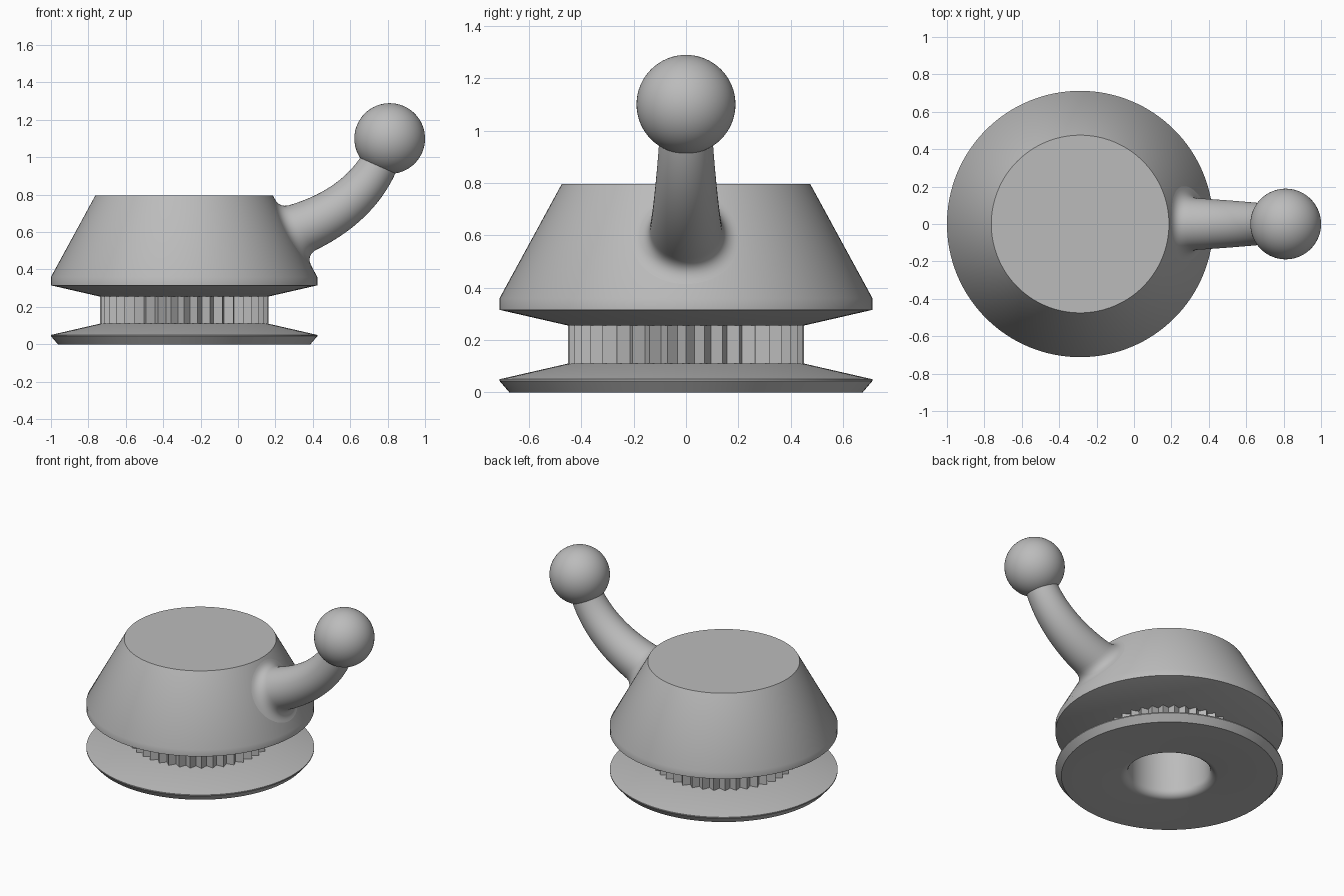
import bpy, bmesh, math
from mathutils import Vector

if "Cube" in bpy.data.objects:
    bpy.data.objects.remove(bpy.data.objects["Cube"], do_unlink=True)

AXIS_X = -0.288
RIM_R, RIM_Z = 0.712, 0.36
TOP_R, TOP_Z = 0.475, 0.795
TEETH = 40

# Single flat grey
grey = bpy.data.materials.new("plain_grey")
grey.use_nodes = True
colour = (0.5, 0.5, 0.5, 1)
grey.diffuse_color = colour
grey.node_tree.nodes["Principled BSDF"].inputs["Base Color"].default_value = colour


def finish(obj, angle):
    obj.data.materials.append(grey)
    bpy.ops.object.select_all(action="DESELECT")
    obj.select_set(True)
    bpy.context.view_layer.objects.active = obj
    bpy.ops.object.shade_smooth_by_angle(angle=math.radians(angle))


def skin(name, rings, angle=35):
    """Join closed rings of points, in order, into one surface."""
    bm = bmesh.new()
    rows = [[bm.verts.new(p) for p in ring] for ring in rings]
    n = len(rows[0])
    for a, b in zip(rows, rows[1:]):
        for i in range(n):
            j = (i + 1) % n
            bm.faces.new((a[i], a[j], b[j], b[i]))
    bmesh.ops.remove_doubles(bm, verts=bm.verts, dist=1e-5)
    mesh = bpy.data.meshes.new(name)
    bm.to_mesh(mesh)
    bm.free()
    obj = bpy.data.objects.new(name, mesh)
    bpy.context.collection.objects.link(obj)
    finish(obj, angle)


def ring(radius, z, n=128):
    return [(AXIS_X + radius * math.cos(math.tau * i / n),
             radius * math.sin(math.tau * i / n), z) for i in range(n)]


def lathe(name, profile):
    skin(name, [ring(r, z) for r, z in profile])


# Bottom flange with a blind bore and a rounded bore mouth
BORE, MOUTH = 0.256, 0.05
mouth = [(BORE + MOUTH * (1 - math.cos(a)), MOUTH * (1 - math.sin(a)))
         for a in (math.pi / 2 * k / 6 for k in range(7))]
lathe("bottom_flange", [(0, 0.55), (BORE, 0.55)] + mouth +
      [(0.675, 0), (RIM_R, 0.043), (RIM_R, 0.05), (0.45, 0.11), (0.4, 0.11)])

# Toothed hub between flange and body
def hub_ring(z):
    points = []
    for i in range(TEETH * 2):
        a = math.tau * i / (TEETH * 2)
        r = 0.41 if i % 2 else 0.45
        points.append((AXIS_X + r * math.cos(a), r * math.sin(a), z))
    return points

skin("toothed_hub", [hub_ring(0.11), hub_ring(0.255)], 10)

# Tapered main body
lathe("main_body", [(0.4, 0.255), (0.45, 0.255), (RIM_R, 0.315),
                    (RIM_R, RIM_Z), (TOP_R, TOP_Z), (0, TOP_Z)])

# Curved lever arm, blended into the sloping side of the body
PATH = [Vector(p) for p in ((0.15, 0, 0.565), (0.42, 0, 0.62),
                            (0.66, 0, 0.76), (0.765, 0, 0.99))]
slope = Vector((TOP_Z - RIM_Z, RIM_R - TOP_R)).normalized()


def arm_point(t, phi):
    a, b, c, d = PATH
    s = 1 - t
    centre = a * s**3 + b * 3 * s * s * t + c * 3 * s * t * t + d * t**3
    tangent = ((b - a) * s * s + (c - b) * 2 * s * t + (d - c) * t * t).normalized()
    side = Vector((0, 1, 0))
    out = side * math.cos(phi) + tangent.cross(side) * math.sin(phi)
    return centre + out * (0.15 - 0.05 * t), out


def height_over_body(p):
    rho = math.hypot(p.x - AXIS_X, p.y)
    return (rho - RIM_R) * slope.x + (p.z - RIM_Z) * slope.y


def body_normal(p):
    flat = Vector((p.x - AXIS_X, p.y, 0)).normalized()
    return flat * slope.x + Vector((0, 0, slope.y))


def find_t(phi, height):
    low, high = 0, 0.8
    for _ in range(30):
        mid = (low + high) / 2
        if height_over_body(arm_point(mid, phi)[0]) < height:
            low = mid
        else:
            high = mid
    return high


columns = []
for i in range(64):
    phi = math.tau * i / 64
    size = 0.062 - 0.012 * math.sin(phi)
    corner, out = arm_point(find_t(phi, 0), phi)
    n = body_normal(corner)
    foot = corner + (out - n * out.dot(n)).normalized() * size
    foot -= body_normal(foot) * height_over_body(foot)
    start = find_t(phi, size)
    top = arm_point(start, phi)[0]
    fillet = [foot * (1 - k)**2 + corner * 2 * k * (1 - k) + top * k * k
              for k in (j / 8 for j in range(8))]
    shaft = [arm_point(start + (1 - start) * j / 24, phi)[0] for j in range(25)]
    columns.append(fillet + shaft)
skin("lever_arm", list(zip(*columns)), 60)

# Ball grip
bpy.ops.mesh.primitive_uv_sphere_add(segments=64, ring_count=32, radius=0.189,
                                     location=(0.811, 0, 1.1))
ball = bpy.context.object
ball.name = "ball_grip"
finish(ball, 60)
